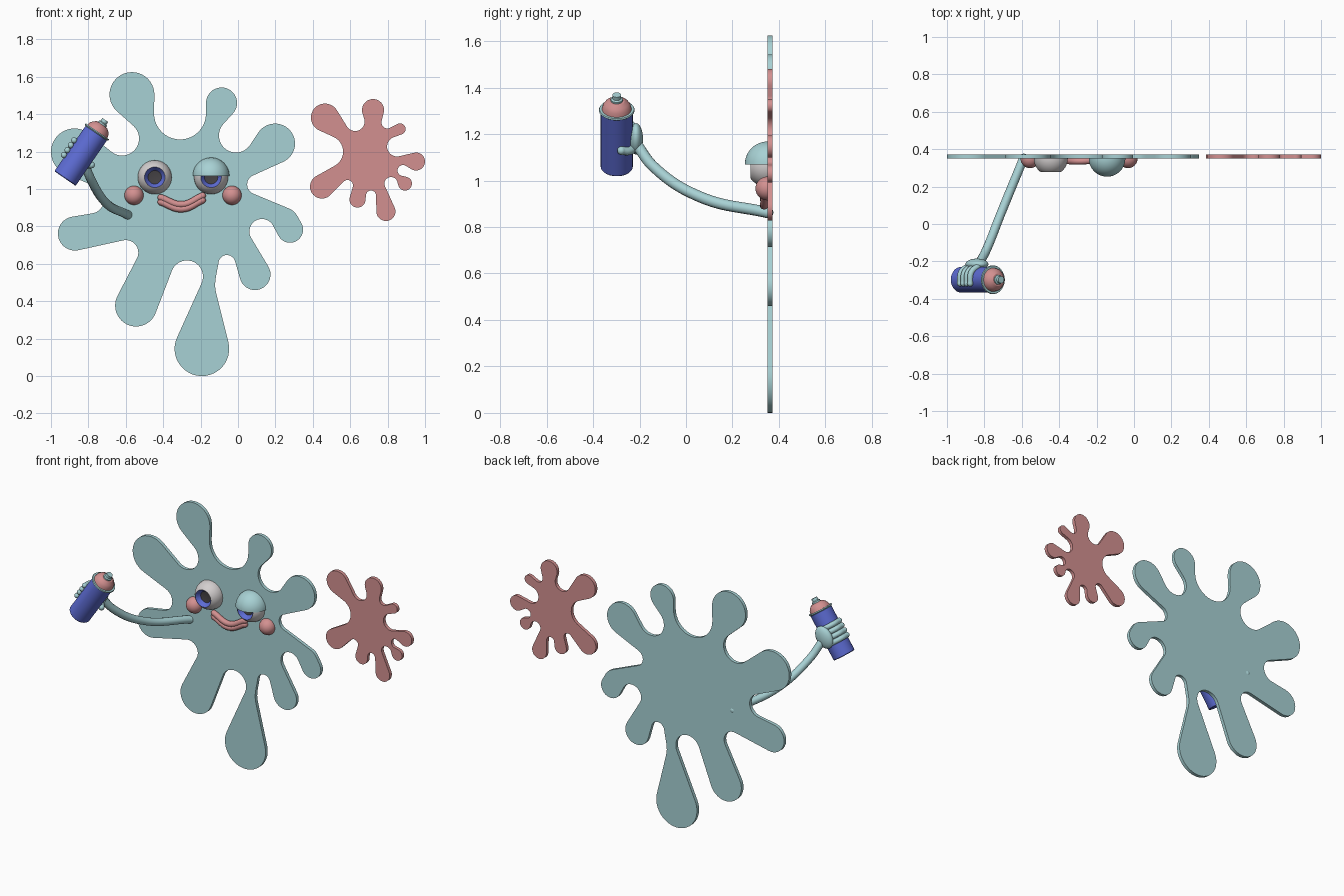
import bpy, bmesh
from math import sin, cos, pi, atan2, asin, hypot, radians
from mathutils import Matrix, Vector

cube = bpy.data.objects.get("Cube")
if cube:
    bpy.data.objects.remove(cube)


def material(name, rgb):
    m = bpy.data.materials.new(name)
    m.use_nodes = True
    m.diffuse_color = (*rgb, 1)
    m.node_tree.nodes["Principled BSDF"].inputs["Base Color"].default_value = (*rgb, 1)
    return m


TEAL = material("pale_teal", (.39, .64, .66))
PINK = material("dusty_pink", (.65, .28, .28))
BLUE = material("can_blue", (.11, .15, .66))
WHITE = material("eye_white", (.65, .62, .62))
DARK = material("pupil_dark", (.06, .055, .06))


def finish(name, bm, mats, matrix=None, angle=40):
    bmesh.ops.recalc_face_normals(bm, faces=bm.faces)
    mesh = bpy.data.meshes.new(name)
    bm.to_mesh(mesh)
    bm.free()
    obj = bpy.data.objects.new(name, mesh)
    bpy.context.collection.objects.link(obj)
    for m in mats:
        mesh.materials.append(m)
    if matrix:
        obj.matrix_world = matrix
    bpy.ops.object.select_all(action="DESELECT")
    obj.select_set(True)
    bpy.context.view_layer.objects.active = obj
    bpy.ops.object.shade_smooth_by_angle(angle=radians(angle))
    return obj


def belt(circles):
    """Outline running round lobes (r > 0) and inside valleys (r < 0)."""
    n = len(circles)
    heading = []
    for i in range(n):
        x, z, r = circles[i]
        x2, z2, r2 = circles[(i + 1) % n]
        lean = (r2 - r) / hypot(x2 - x, z2 - z)
        heading.append(atan2(z2 - z, x2 - x) + asin(max(-1, min(1, lean))))
    points = []
    for i, (x, z, r) in enumerate(circles):
        sweep = (heading[i] - heading[i - 1]) % (2 * pi)
        if r > 0:
            sweep -= 2 * pi
        if abs(sweep) > 1.85 * pi:
            sweep = 0
        steps = max(1, int(abs(sweep) / .16))
        for k in range(steps + 1):
            t = heading[i - 1] + sweep * k / steps
            points.append((x - r * sin(t), z + r * cos(t)))
    return points


def splat(name, circles, mat, front=.35, back=.372):
    bm = bmesh.new()
    outline = belt([[v / 1000 for v in c] for c in circles])
    face = bm.faces.new([bm.verts.new((x, front, z)) for x, z in outline])
    bmesh.ops.remove_doubles(bm, verts=bm.verts, dist=.0005)
    ext = bmesh.ops.extrude_face_region(bm, geom=list(bm.faces), use_keep_orig=True)
    moved = [g for g in ext["geom"] if isinstance(g, bmesh.types.BMVert)]
    bmesh.ops.translate(bm, verts=moved, vec=(0, back - front, 0))
    return finish(name, bm, [mat])


def lathe(name, profile, mats, matrix, sides=40):
    """Revolve (radius, height, material index) stations about local z."""
    bm = bmesh.new()
    rings = []
    for r, h, _ in profile:
        if r == 0:
            rings.append([bm.verts.new((0, 0, h))] * sides)
        else:
            rings.append([bm.verts.new((r * cos(2 * pi * k / sides), r * sin(2 * pi * k / sides), h))
                          for k in range(sides)])
    for a, b, station in zip(rings, rings[1:], profile):
        for k in range(sides):
            j = (k + 1) % sides
            corners = list(dict.fromkeys((a[k], a[j], b[j], b[k])))
            bm.faces.new(corners).material_index = station[2]
    return finish(name, bm, mats, matrix, 30)


def ball(name, mat, matrix):
    bm = bmesh.new()
    bmesh.ops.create_uvsphere(bm, u_segments=32, v_segments=20, radius=1)
    return finish(name, bm, [mat], matrix)


def tube(name, points, radius, mat, round_ends=True):
    curve = bpy.data.curves.new(name, "CURVE")
    curve.dimensions = "3D"
    curve.bevel_depth = radius
    curve.bevel_resolution = 4
    curve.use_fill_caps = True
    spline = curve.splines.new("BEZIER")
    spline.resolution_u = 12
    spline.bezier_points.add(len(points) - 1)
    for bp, p in zip(spline.bezier_points, points):
        bp.co = p
        bp.handle_left_type = bp.handle_right_type = "AUTO"
    curve.materials.append(mat)
    obj = bpy.data.objects.new(name, curve)
    bpy.context.collection.objects.link(obj)
    if round_ends:
        for tag, p in (("start", points[0]), ("end", points[-1])):
            ball(name + "_" + tag, mat, Matrix.Translation(p) @ Matrix.Scale(radius, 4))
    return obj


# Paint splats: alternating lobes and valleys, in thousandths
splat("body_splat", [
    (-567, 1505, 120), (-310, 1404, -139), (-88, 1460, 83), (-11, 1286, -91),
    (198, 1243, 107), (102, 1024, -53), (241, 816, 86), (278, 783, 70),
    (128, 773, -67), (91, 543, 83), (-59, 602, -45), (37, 489, -160),
    (-193, 146, 146), (-273, 532, -86), (-545, 377, 112), (-600, 660, -67),
    (-872, 762, 91), (-791, 944, -75), (-874, 1198, 126), (-620, 1270, -91)], TEAL)
splat("small_splat", [
    (465, 1382, 75), (626, 1361, -51), (722, 1422, 59), (799, 1356, -32),
    (866, 1321, 30), (850, 1227, -53), (952, 1147, 48), (882, 1099, -29),
    (893, 1029, 37), (818, 1029, -35), (791, 880, 51), (711, 965, -27),
    (639, 944, 43), (586, 1019, -29), (449, 1013, 64), (476, 1200, -86)], PINK)

# Eyes: half balls with a hollow iris and dark pupil
R, OPEN = .091, .65
eye_profile = [(0, .04, 2), (.036, .046, 1), (R * sin(OPEN), R * cos(OPEN), 0)]
eye_profile += [(R * sin(a), R * cos(a), 0) for a in
                [OPEN + (pi / 2 - OPEN) * k / 8 for k in range(1, 9)]]
eye_profile.append((0, 0, 0))
for name, x in (("right_eye", -.445), ("left_eye", -.144)):
    lathe(name, eye_profile, [WHITE, BLUE, DARK],
          Matrix.Translation((x, .351, 1.063)) @ Matrix.Rotation(pi / 2, 4, "X"))

# Drooping eyelid: front upper quarter of a ball
bm = bmesh.new()
bmesh.ops.create_uvsphere(bm, u_segments=40, v_segments=24, radius=.098)
for normal in ((0, 0, -1), (0, 1, 0)):
    cut = bmesh.ops.bisect_plane(bm, geom=bm.verts[:] + bm.edges[:] + bm.faces[:], dist=1e-5,
                                 plane_co=(0, 0, 0), plane_no=normal, clear_outer=True)
    rim = [g for g in cut["geom_cut"] if isinstance(g, bmesh.types.BMEdge)]
    bmesh.ops.holes_fill(bm, edges=rim, sides=0)
finish("left_eyelid", bm, [TEAL], Matrix.Translation((-.144, .351, 1.07)))

# Cheeks
for name, x in (("right_cheek", -.556), ("left_cheek", -.032)):
    bm = bmesh.new()
    bmesh.ops.create_uvsphere(bm, u_segments=32, v_segments=20, radius=.051)
    bmesh.ops.bisect_plane(bm, geom=bm.verts[:] + bm.edges[:] + bm.faces[:],
                           plane_co=(0, .01, 0), plane_no=(0, 1, 0), clear_outer=True)
    finish(name, bm, [PINK], Matrix.Translation((x, .35, .966)))

# Lips
for name, dz in (("upper_lip", .012), ("lower_lip", -.012)):
    tube(name, [(-.412, .342, .942 + dz), (-.3, .336, .905 + dz), (-.19, .342, .952 + dz)], .018, PINK)

# Arm
tube("arm", [(-.59, .352, .862), (-.71, .06, .93), (-.79, -.14, 1.06), (-.83, -.215, 1.16)], .024, TEAL)

# Spray can, tilted in the x-z plane
base = Vector((-.925, -.298, 1.056))
up, side, rear = Vector((.567, 0, .824)), Vector((-.824, 0, .567)), Vector((0, 1, 0))
can_frame = Matrix.Translation(base) @ Matrix.Rotation(atan2(up.x, up.z), 4, "Y")
lathe("can_body", [(0, 0, 0), (.066, 0, 0), (.069, .004, 0), (.069, .297, 0), (0, .297, 0)],
      [BLUE], can_frame)
lathe("can_rim", [(0, .294, 0), (.07, .294, 0), (.077, .3, 0), (.074, .306, 0), (0, .303, 0)],
      [TEAL], can_frame)
lathe("can_shoulder", [(0, .3, 0), (.064, .303, 0), (.06, .322, 0), (.05, .337, 0),
                       (.034, .349, 0), (0, .352, 0)], [PINK], can_frame)
lathe("can_nozzle", [(0, .345, 0), (.026, .345, 0), (.026, .358, 0), (.019, .363, 0),
                     (.019, .38, 0), (0, .38, 0)], [TEAL], can_frame, 24)


# Hand: palm behind the can, fingers wrapped round it
def grip(height, angle, radius=.078):
    a = radians(angle)
    return base + up * height + side * radius * sin(a) + rear * radius * cos(a)


ball("palm", TEAL, Matrix.Translation(base + up * .15 + rear * .083) @ can_frame.to_3x3().to_4x4()
     @ Matrix.Diagonal((.056, .03, .072, 1)))
for i in range(4):
    h = .1 + .032 * i
    tube("finger_%d" % (i + 1), [grip(h, 15), grip(h, 60), grip(h, 105)], .016, TEAL)
tube("thumb", [grip(.12, -10), grip(.125, -45), grip(.14, -75)], .018, TEAL)
